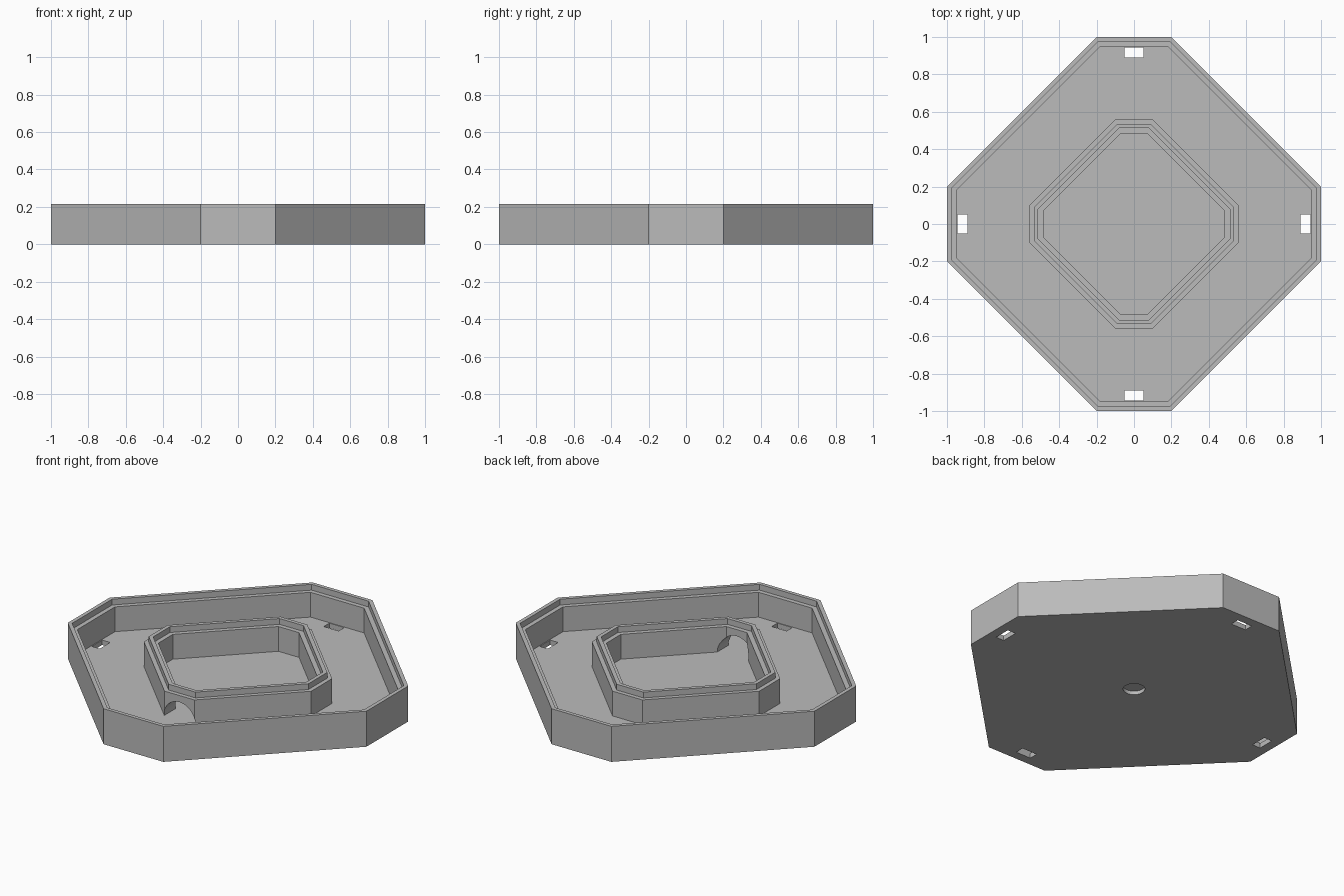
import bpy, bmesh, math
from mathutils import Matrix

if "Cube" in bpy.data.objects:
    bpy.data.objects.remove(bpy.data.objects["Cube"])

FLOOR = 0.03
TOP = 0.215

grey = bpy.data.materials.new("plain grey")
grey.diffuse_color = (0.5, 0.5, 0.5, 1)
grey.use_nodes = True
grey.node_tree.nodes["Principled BSDF"].inputs["Base Color"].default_value = grey.diffuse_color


def finish(name, bm):
    bmesh.ops.recalc_face_normals(bm, faces=bm.faces)
    mesh = bpy.data.meshes.new(name)
    bm.to_mesh(mesh)
    bm.free()
    mesh.materials.append(grey)
    obj = bpy.data.objects.new(name, mesh)
    bpy.context.collection.objects.link(obj)
    return obj


def octagon(bm, half, flat, inset, z):
    """Square standing on a corner with clipped tips, inset evenly."""
    a = half - inset
    f = half + flat - inset * math.sqrt(2) - a
    pts = [(f, -a), (a, -f), (a, f), (f, a), (-f, a), (-a, f), (-a, -f), (-f, -a)]
    return [bm.verts.new((x, y, z)) for x, y in pts]


def loft(name, half, flat, profile, closed):
    """Sweep an (inset, z) profile round the octagon, capped or joined to itself."""
    bm = bmesh.new()
    loops = [octagon(bm, half, flat, i, z) for i, z in profile]
    pairs = list(zip(loops, loops[1:]))
    if closed:
        pairs.append((loops[-1], loops[0]))
    else:
        bm.faces.new(loops[0])
        bm.faces.new(loops[-1])
    for p, q in pairs:
        for i in range(8):
            j = (i + 1) % 8
            bm.faces.new((p[i], p[j], q[j], q[i]))
    return finish(name, bm)


def cylinder(name, radius, depth, matrix):
    bm = bmesh.new()
    bmesh.ops.create_cone(bm, cap_ends=True, segments=48, radius1=radius,
                          radius2=radius, depth=depth, matrix=matrix)
    return finish(name, bm)


def combine(obj, tool, operation):
    """Apply a boolean and discard the helper."""
    tool.hide_render = True
    mod = obj.modifiers.new(operation.lower(), 'BOOLEAN')
    mod.operation, mod.solver, mod.object = operation, 'EXACT', tool
    bpy.context.view_layer.objects.active = obj
    bpy.ops.object.modifier_apply(modifier=mod.name)
    bpy.data.objects.remove(tool)


# Tray: floor, outer wall, raised lip and inner ledge
tray = loft("tray", 1.0, 0.2, [(0, 0), (0, TOP), (0.023, TOP), (0.023, 0.18),
                               (0.05, 0.18), (0.05, FLOOR)], False)

# Inner wall with a raised lip between two ledges
ring = loft("inner_wall", 0.56, 0.1,
            [(0, 0.015), (0, 0.18), (0.025, 0.18), (0.025, TOP), (0.048, TOP),
             (0.048, 0.18), (0.075, 0.18), (0.075, 0.015)], True)

# Arched cable opening through the front of the inner wall
arch = cylinder("arch_cutter", 0.105, 0.3, Matrix.Translation((0, -0.52, 0.035))
                @ Matrix.Rotation(math.pi / 2, 4, 'X'))
combine(ring, arch, 'DIFFERENCE')
combine(tray, ring, 'UNION')

# Four slots through the floor beside the short walls
for k in range(4):
    bm = bmesh.new()
    bmesh.ops.create_cube(bm, size=1, matrix=Matrix.Rotation(k * math.pi / 2, 4, 'Z')
                          @ Matrix.Translation((0.918, 0, 0.02))
                          @ Matrix.Diagonal((0.054, 0.1, 0.1, 1)))
    combine(tray, finish("slot_cutter", bm), 'DIFFERENCE')

# Shallow round recess under the floor
recess = cylinder("recess_cutter", 0.06, 0.044, Matrix.Identity(4))
combine(tray, recess, 'DIFFERENCE')

# Smooth only the curved arch and recess
bpy.ops.object.select_all(action='DESELECT')
tray.select_set(True)
bpy.context.view_layer.objects.active = tray
bpy.ops.object.shade_smooth_by_angle(angle=math.radians(20))
